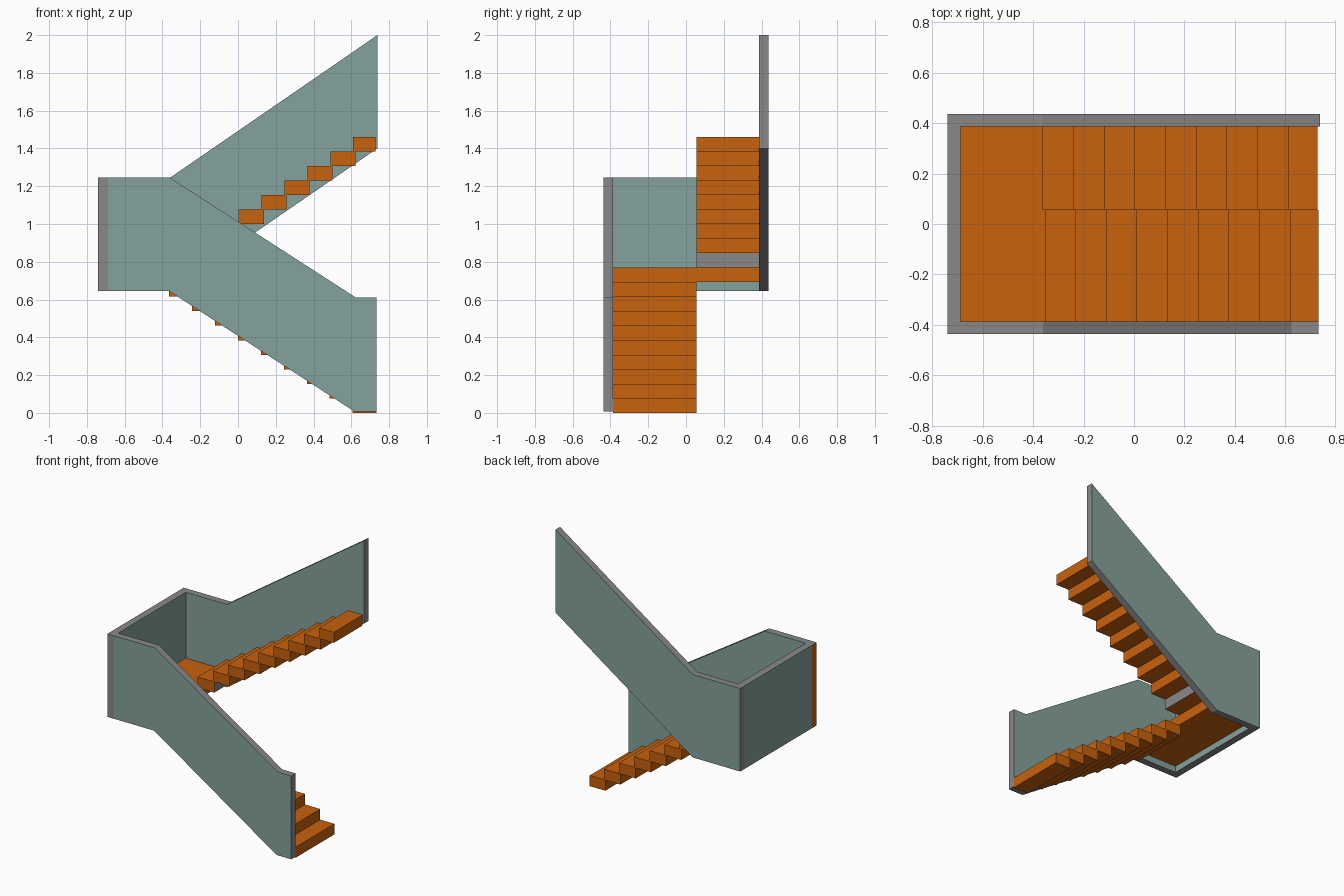
import bpy, bmesh

if "Cube" in bpy.data.objects:
    bpy.data.objects.remove(bpy.data.objects["Cube"])

def material(name, rgb):
    m = bpy.data.materials.new(name)
    m.diffuse_color = (*rgb, 1)
    m.use_nodes = True
    m.node_tree.nodes["Principled BSDF"].inputs["Base Color"].default_value = m.diffuse_color
    return m

TEAL = material("teal panel", (0.235, 0.36, 0.335))
GREY = material("grey trim", (0.25, 0.25, 0.25))
ORANGE = material("orange tread", (0.58, 0.122, 0.004))

def prism(name, profile, y0, y1, mats, rule=None):
    """Extrude an x-z profile from y0 to y1; rule(normal) picks the material slot."""
    bm = bmesh.new()
    face = bm.faces.new([bm.verts.new((x, y0, z)) for x, z in profile])
    ext = bmesh.ops.extrude_face_region(bm, geom=[face])
    bmesh.ops.translate(bm, vec=(0, y1 - y0, 0),
                        verts=[v for v in ext["geom"] if isinstance(v, bmesh.types.BMVert)])
    bmesh.ops.recalc_face_normals(bm, faces=bm.faces)
    bm.normal_update()
    for f in bm.faces:
        f.material_index = rule(f.normal) if rule else 0
    me = bpy.data.meshes.new(name)
    bm.to_mesh(me)
    bm.free()
    for m in mats:
        me.materials.append(m)
    ob = bpy.data.objects.new(name, me)
    bpy.context.collection.objects.link(ob)
    return ob

def box(name, x0, x1, y0, y1, z0, z1, mats, rule=None):
    return prism(name, [(x0, z0), (x1, z0), (x1, z1), (x0, z1)], y0, y1, mats, rule)

XL, XI, XR = -0.74, -0.688, 0.732      # outer left, inner left, right end
YO, YI, YM = 0.437, 0.386, 0.055       # wall outside, wall inside, flight divide
RISE, RUN, DEPTH = 0.0769, 0.1215, 0.134
side = lambda n: 0 if abs(n.y) > 0.9 else 1

# Balustrade walls: teal broad faces, grey edges
prism("front_wall", [(XI, 0.645), (-0.365, 0.645), (0.615, 0.008), (XR, 0.008),
                     (XR, 0.61), (0.625, 0.61), (-0.36, 1.245), (XI, 1.245)],
      -YO, -YI, [TEAL, GREY], side)
prism("back_wall", [(XL, 0.645), (-0.36, 0.645), (0.738, 1.4), (0.738, 2.0),
                    (-0.36, 1.245), (XL, 1.245)],
      YI, YO, [TEAL, GREY], side)
box("landing_wall", XL, XI, -YI, YI, 0.645, 1.245, [TEAL, GREY],
    lambda n: 0 if abs(n.x) > 0.9 else 1)
# Corner post with an orange outer end
box("corner_post", XL, XI, -YO, -YI, 0.645, 1.245, [ORANGE, GREY],
    lambda n: 0 if n.x < -0.9 else 1)

# Half landing
box("landing", XI, -0.35, -YI, YI, 9 * RISE, 10 * RISE, [ORANGE])

# Two flights of overlapping block steps
for i in range(9):
    x1 = min(0.741 - RUN * i, XR)
    box(f"lower_step_{i + 1}", 0.741 - RUN * i - DEPTH, x1, -YI, YM,
        i * RISE, (i + 1) * RISE, [ORANGE])
    x0 = -0.362 + RUN * i
    # the lowest upper step has a grey rear face
    box(f"upper_step_{i + 1}", x0, min(x0 + DEPTH, 0.728), YM, YI,
        (i + 10) * RISE, (i + 11) * RISE, [ORANGE, GREY],
        (lambda n: 1 if n.x > 0.9 else 0) if i == 0 else None)
